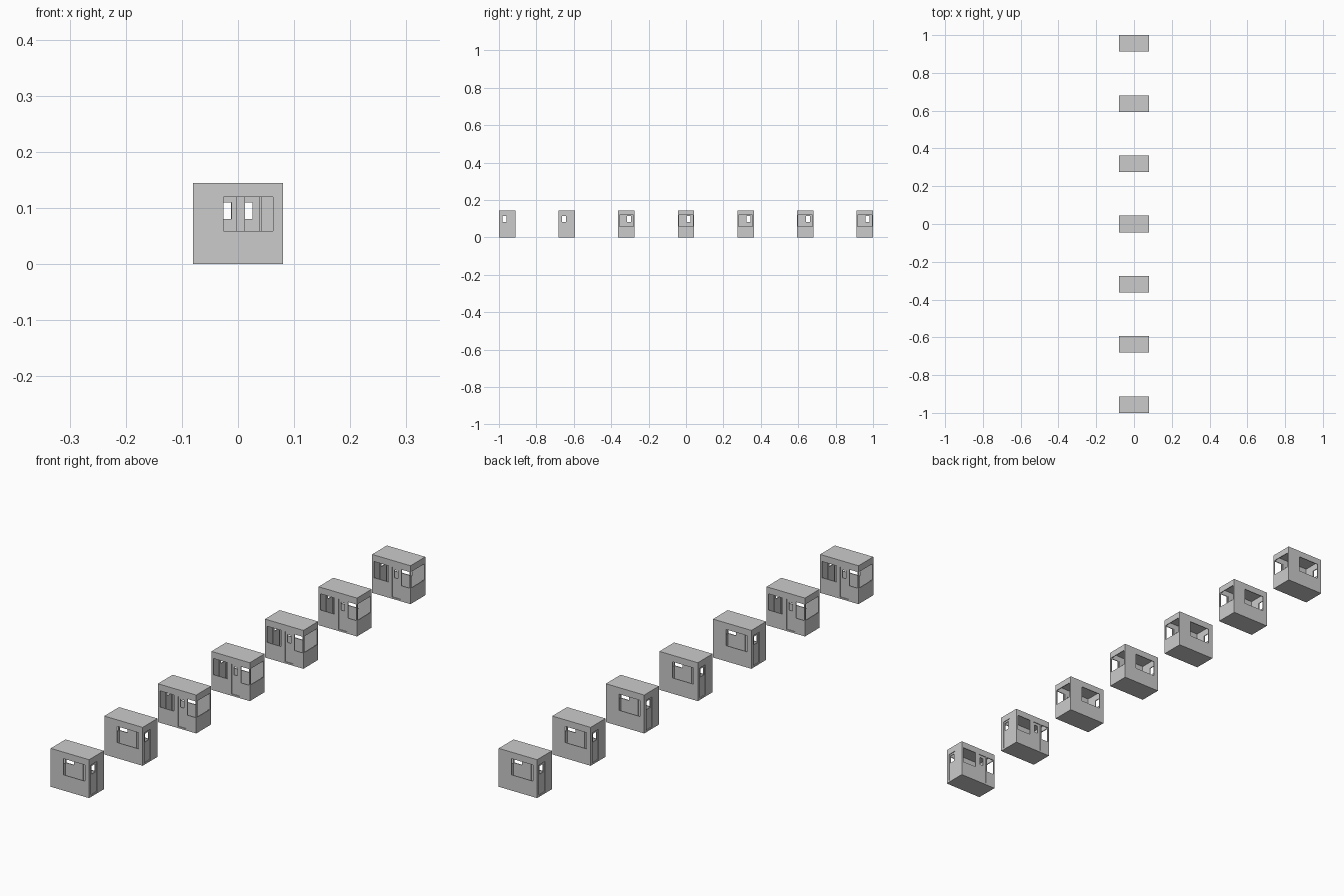
import bpy, bmesh, math

if "Cube" in bpy.data.objects:
    bpy.data.objects.remove(bpy.data.objects["Cube"])

W, D, H, T = 0.08, 0.044, 0.1446, 0.003   # half width, half depth, height, wall thickness
SILL, HEAD = 0.059, 0.12                  # window band


def finish(bm, name):
    bmesh.ops.recalc_face_normals(bm, faces=bm.faces)
    me = bpy.data.meshes.new(name)
    bm.to_mesh(me)
    bm.free()
    return me


def panel(name, u0, u1, z0, z1, holes, place, d0=0.0, d1=T):
    """Flat wall with rectangular holes (u0, u1, z0, z1), thickened from d0 to d1."""
    us = sorted({u0, u1, *[v for h in holes for v in h[:2]]})
    zs = sorted({z0, z1, *[v for h in holes for v in h[2:]]})
    bm = bmesh.new()
    vert = {(u, z): bm.verts.new(place(u, z, d0)) for u in us for z in zs}
    for a, b in zip(us, us[1:]):
        for c, d in zip(zs, zs[1:]):
            mu, mz = (a + b) / 2, (c + d) / 2
            if any(h[0] < mu < h[1] and h[2] < mz < h[3] for h in holes):
                continue
            bm.faces.new([vert[a, c], vert[b, c], vert[b, d], vert[a, d]])
    bmesh.ops.delete(bm, geom=[v for v in bm.verts if not v.link_faces], context='VERTS')
    ext = bmesh.ops.extrude_face_region(bm, geom=bm.faces[:], use_keep_orig=True)
    shift = place(0, 0, d1)
    base = place(0, 0, d0)
    bmesh.ops.translate(bm, vec=[s - b for s, b in zip(shift, base)],
                        verts=[g for g in ext["geom"] if isinstance(g, bmesh.types.BMVert)])
    return finish(bm, name)


def slab(name, z0, z1):
    return panel(name, -W, W, -D, D, [], lambda x, y, d: (x, y, d), z0, z1)


# Mapping of (along wall, height, inward depth) for each side
front = lambda u, z, d: (u, -D + d, z)
back = lambda u, z, d: (u, D - d, z)
left = lambda u, z, d: (-W + d, u, z)
right = lambda u, z, d: (W - d, u, z)

Z0, Z1, S = T, H - T, D - T
back_door = (-0.038, -0.004, 0.006, HEAD)
side_door = (-0.032, 0.003, 0.006, HEAD)
R = 0.001                                  # door overlap behind its opening

parts = [
    slab("floor", 0, Z0),
    slab("roof", Z1, H),
    # serving window
    panel("front_wall", -W, W, Z0, Z1, [(-0.026, 0.062, SILL, HEAD)], front),
    # corner window, door opening and wide window
    panel("back_wall", -W, W, Z0, Z1,
          [(-0.076, -0.043, SILL, HEAD), back_door, (0.0125, 0.072, SILL, HEAD)], back),
    panel("left_wall", -S, S, Z0, Z1, [(-0.038, 0.038, SILL, HEAD)], left),
    panel("right_wall", -S, S, Z0, Z1, [side_door], right),
    # recessed doors with small windows
    panel("back_door", back_door[0] - R, back_door[1] + R, Z0, HEAD + R,
          [(-0.026, -0.0115, 0.08, 0.11)], back, T, 2 * T),
    panel("side_door", side_door[0] - R, side_door[1] + R, Z0, HEAD + R,
          [(-0.025, -0.004, 0.082, 0.113)], right, T, 2 * T),
]

# Row of seven booths; the last five face the other way
for i in range(7):
    for me in parts:
        ob = bpy.data.objects.new(f"booth_{i + 1}_{me.name}", me)
        ob.location = (0, (i - 3) * (1 - D) / 3, 0)
        ob.rotation_euler.z = 0 if i < 2 else math.pi
        bpy.context.collection.objects.link(ob)
